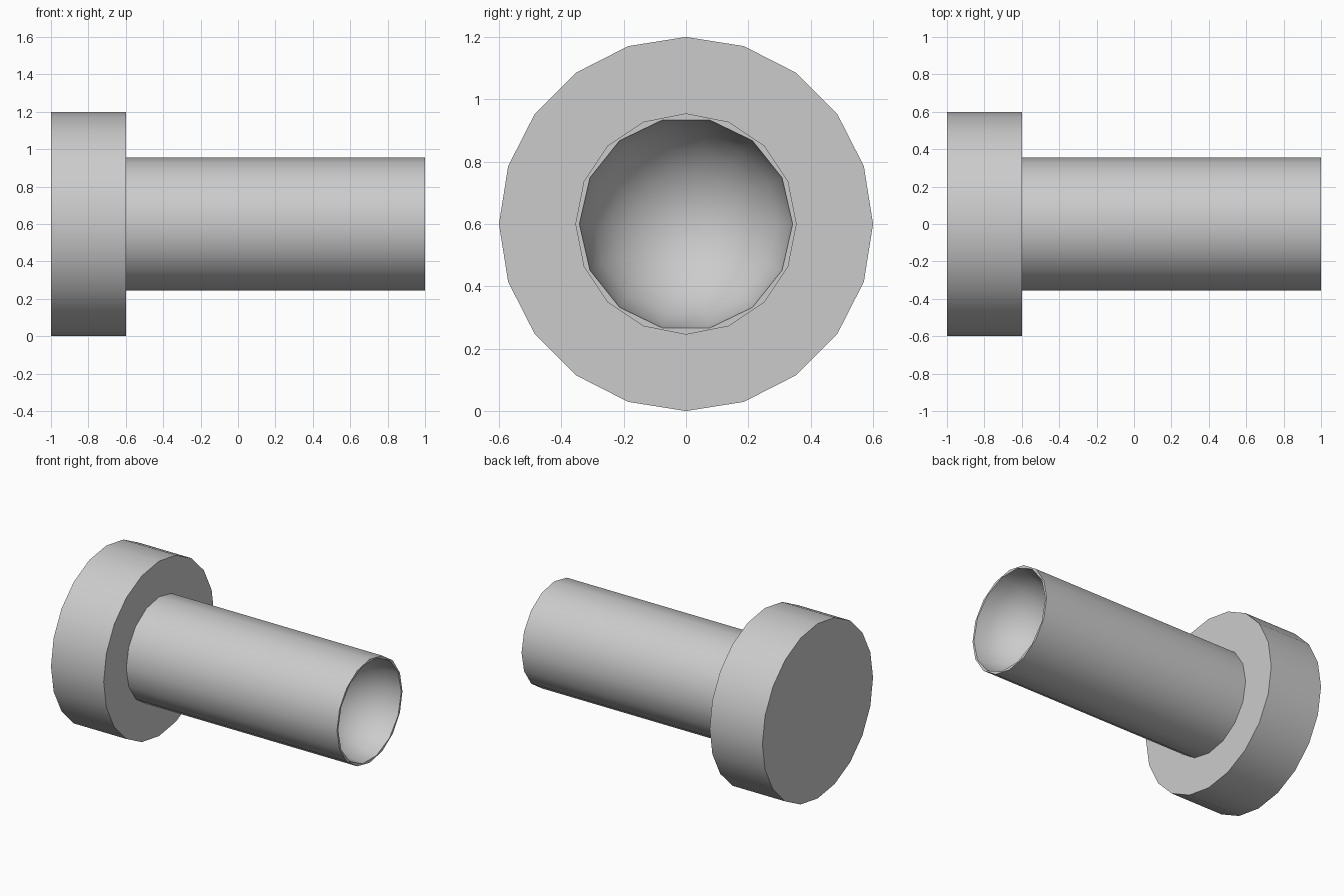
import bpy, bmesh, math

cube = bpy.data.objects.get("Cube")
if cube:
    bpy.data.objects.remove(cube, do_unlink=True)

AXIS_Z = 0.6

grey = bpy.data.materials.new("plain grey")
grey.use_nodes = True
colour = (0.6, 0.6, 0.6, 1)
grey.diffuse_color = colour
grey.node_tree.nodes["Principled BSDF"].inputs["Base Color"].default_value = colour


def ring(bm, sides, radius, x):
    """Regular polygon of vertices around the x axis."""
    step = 2 * math.pi / sides
    return [bm.verts.new((x, radius * math.cos(i * step), radius * math.sin(i * step)))
            for i in range(sides)]


def skin(bm, a, b):
    """Quads joining two rings of equal size."""
    for i in range(len(a)):
        j = (i + 1) % len(a)
        bm.faces.new((a[i], a[j], b[j], b[i]))


def loop_edges(bm, loop):
    return [bm.edges.get((loop[i - 1], loop[i])) for i in range(len(loop))]


def finish(bm, name):
    bmesh.ops.recalc_face_normals(bm, faces=bm.faces)
    mesh = bpy.data.meshes.new(name)
    bm.to_mesh(mesh)
    bm.free()
    mesh.materials.append(grey)
    obj = bpy.data.objects.new(name, mesh)
    obj.location.z = AXIS_Z
    bpy.context.collection.objects.link(obj)
    bpy.ops.object.select_all(action='DESELECT')
    obj.select_set(True)
    bpy.context.view_layer.objects.active = obj
    bpy.ops.object.shade_smooth_by_angle(angle=math.radians(40))


# Head: wide disc at the left end of the shaft
bm = bmesh.new()
back, front = ring(bm, 20, 0.6, -1), ring(bm, 20, 0.6, -0.6)
skin(bm, back, front)
bm.faces.new(back)
bm.faces.new(front)
finish(bm, "head")

# Shaft: round bar with a hemispherical hollow in its free end
bm = bmesh.new()
base, rim = ring(bm, 16, 0.355, -0.6), ring(bm, 16, 0.355, 1)
skin(bm, base, rim)
bm.faces.new(base)

RADIUS, SIDES, RINGS = 0.342, 14, 6
mouth = previous = ring(bm, SIDES, RADIUS, 1)
for k in range(1, RINGS):
    a = k * math.pi / 2 / RINGS
    current = ring(bm, SIDES, RADIUS * math.cos(a), 1 - RADIUS * math.sin(a))
    skin(bm, previous, current)
    previous = current
pole = bm.verts.new((1 - RADIUS, 0, 0))
for i in range(SIDES):
    bm.faces.new((previous[i - 1], previous[i], pole))

# Thin lip between the outer rim and the hollow
bmesh.ops.triangle_fill(bm, use_beauty=True, normal=(1, 0, 0),
                        edges=loop_edges(bm, rim) + loop_edges(bm, mouth))
finish(bm, "shaft")
